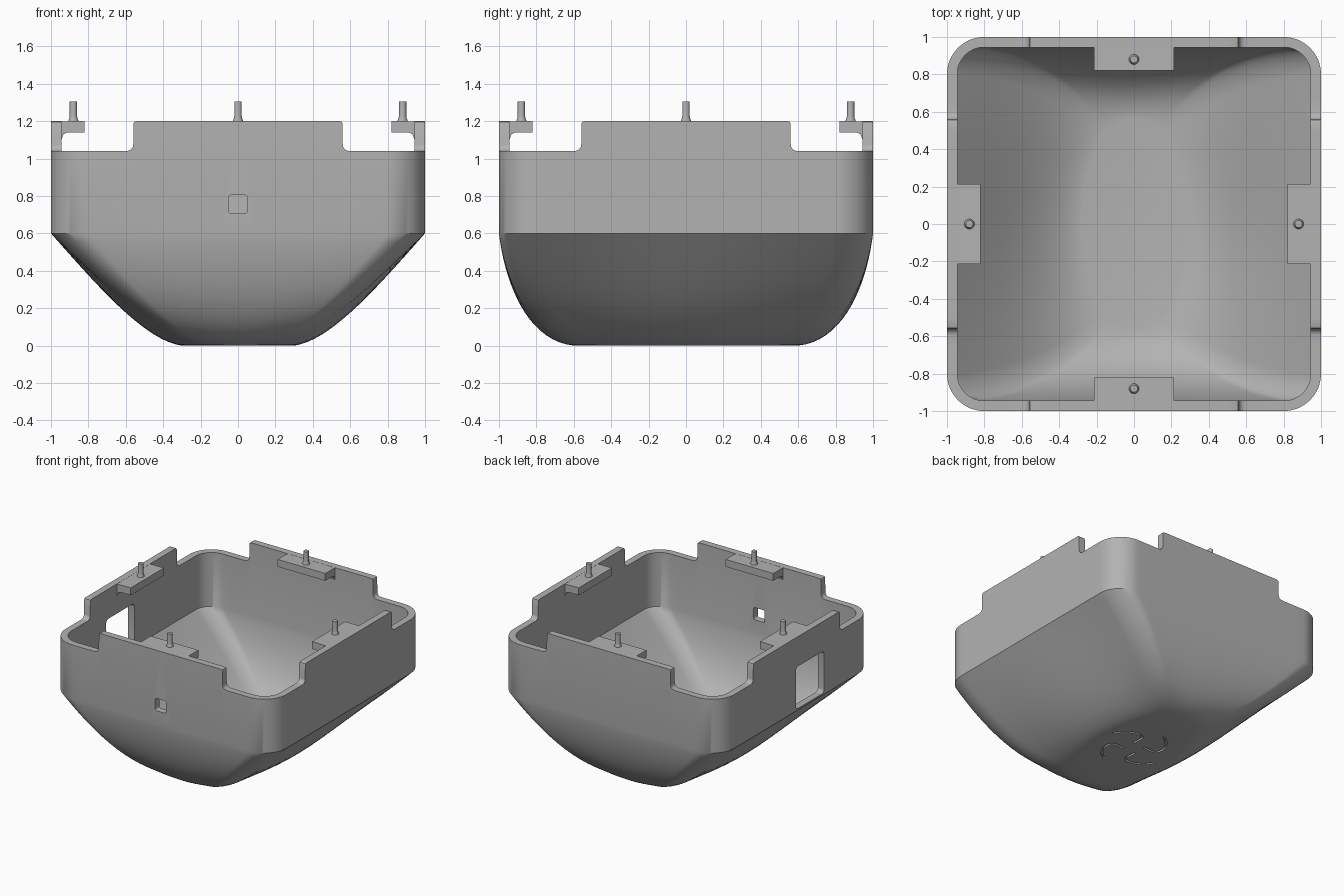
import bpy, bmesh
from math import sin, cos, pi, atan2, copysign
from mathutils import Matrix, Vector

cube = bpy.data.objects.get("Cube")
if cube:
    bpy.data.objects.remove(cube)

grey = bpy.data.materials.new("plain grey")
grey.use_nodes = True
grey.diffuse_color = (0.45, 0.45, 0.45, 1)
grey.node_tree.nodes["Principled BSDF"].inputs["Base Color"].default_value = (0.45, 0.45, 0.45, 1)

WALL, RADIUS, SHOULDER, FLOOR = 0.055, 0.2, 0.6, 0.05


def finish(bm, name):
    bmesh.ops.recalc_face_normals(bm, faces=bm.faces)
    mesh = bpy.data.meshes.new(name)
    bm.to_mesh(mesh)
    bm.free()
    mesh.materials.append(grey)
    obj = bpy.data.objects.new(name, mesh)
    bpy.context.collection.objects.link(obj)
    return obj


def skin(bm, rings):
    """Join closed rings of points with quads and cap both ends."""
    loops = [[bm.verts.new(p) for p in ring] for ring in rings]
    for a, b in zip(loops, loops[1:]):
        for i in range(len(a)):
            j = (i + 1) % len(a)
            bm.faces.new((a[i], a[j], b[j], b[i]))
    bm.faces.new(loops[0])
    bm.faces.new(loops[-1])


def prism(name, outline, place, w0, w1):
    """Extrude a 2D outline between w0 and w1; place maps (u, v, w) to space."""
    bm = bmesh.new()
    skin(bm, [[place(u, v, w) for u, v in outline] for w in (w0, w1)])
    return finish(bm, name)


def rounded_rect(cx, cy, hw, hh, r, steps=5):
    pts = []
    for k, (sx, sy) in enumerate([(1, 1), (-1, 1), (-1, -1), (1, -1)]):
        for i in range(steps + 1):
            a = (k + i / steps) * pi / 2
            pts.append((cx + sx * (hw - r) + r * cos(a), cy + sy * (hh - r) + r * sin(a)))
    return pts


def bezier(p0, p1, p2, p3, t):
    s = 1 - t
    return s**3 * p0 + 3 * s * s * t * p1 + 3 * s * t * t * p2 + t**3 * p3


# Rim height along half a side: raised middle, filleted step, low corner
rim = [(m / 10, 1.2) for m in range(6)]
rim += [(0.545, 1.2), (0.555, 1.196), (0.559, 1.185), (0.56, 1.075)]
rim += [(0.595 - 0.035 * cos(a * pi / 8), 1.075 - 0.035 * sin(a * pi / 8)) for a in range(1, 5)]
rim += [(0.66, 1.04), (0.73, 1.04)]


def perimeter(inset):
    """Rounded square outline as (x, y, rim height)."""
    eighth = [(1 - inset, m, h) for m, h in rim]
    c, r = 1 - RADIUS, RADIUS - inset
    for i in range(9):
        a = i * pi / 32
        eighth.append((c + r * cos(a), c + r * sin(a), 1.04))
    quarter = eighth + [(y, x, h) for x, y, h in eighth[-2:0:-1]]
    out = []
    for _ in range(4):
        out += quarter
        quarter = [(-y, x, h) for x, y, h in quarter]
    return out


def hull_rings(outline, rx, ry, bottom, steps=18):
    """Loft from the rounded square at the shoulder down to an oval."""
    rings = []
    for k in range(steps + 1):
        t = k / steps
        fx, fy = bezier(1, 0.67, 0.286, 0, t), bezier(1, 0.925, 0.625, 0, t)
        z = bottom + (SHOULDER - bottom) * bezier(1, 0.565, 0.04, 0, t)
        ring = []
        for x, y, _ in outline:
            a = atan2(abs(y), abs(x)) / (pi / 2)
            phi = pi / 2 * (a + 0.5 * sin(pi * a) / pi)
            ex, ey = copysign(rx * cos(phi), x), copysign(ry * sin(phi), y)
            ring.append((ex + (x - ex) * fx, ey + (y - ey) * fy, z))
        rings.append(ring)
    return rings


# Shell: outer hull, wall, rim, inner wall and floor as one skin
outer, inner = perimeter(0), perimeter(WALL)
bm = bmesh.new()
skin(bm, hull_rings(outer, 0.3, 0.6, 0)[::-1] + [outer, inner]
     + hull_rings(inner, 0.28, 0.57, FLOOR))
shell = finish(bm, "shell")

# Cutters: front cable hole, side window, pinwheel grooves under the base
cutters = [
    prism("front_hole_cutter", rounded_rect(0, 0.755, 0.05, 0.05, 0.015),
          lambda u, v, w: (u, w, v), -1.1, -0.85),
    prism("side_window_cutter", rounded_rect(-0.172, 0.785, 0.182, 0.172, 0.03),
          lambda u, v, w: (w, u, v), -1.1, -0.85),
]
path = []
for i in range(17):
    t = i / 16
    r, a = 0.07 + 0.2 * t, pi / 4 + 0.7 * sin(2.6 * t) - 0.9 * t * t
    path.append(Vector((r * cos(a), r * sin(a))))
left, right = [], []
for i, p in enumerate(path):
    d = (path[min(i + 1, 16)] - path[max(i - 1, 0)]).normalized() * 0.008
    left.append((p.x - d.y, p.y + d.x))
    right.append((p.x + d.y, p.y - d.x))
for k in range(4):
    turn = Matrix.Rotation(k * pi / 2, 3, "Z")
    cutters.append(prism("groove_cutter", left + right[::-1],
                         lambda u, v, w: turn @ Vector((u, v, w)), -0.05, 0.015))

for cutter in cutters:
    cutter.hide_render = True
    mod = shell.modifiers.new("cut", "BOOLEAN")
    mod.operation, mod.solver, mod.object = "DIFFERENCE", "EXACT", cutter
bpy.context.view_layer.objects.active = shell
for mod in list(shell.modifiers):
    bpy.ops.object.modifier_apply(modifier=mod.name)
for cutter in cutters:
    bpy.data.objects.remove(cutter)

# Mounting tabs with a fillet underneath, and their pins
tab_profile = [(0.96, 1.199), (0.82, 1.2), (0.82, 1.14), (0.91, 1.14),
               (0.932, 1.131), (0.944, 1.1), (0.96, 1.1)]
parts = [shell]
for k, side in enumerate(("left", "back", "right", "front")):
    turn = Matrix.Rotation(k * pi / 2, 3, "Z")
    tab = prism(side + "_tab", tab_profile,
                lambda u, v, w: turn @ Vector((u, w, v)), -0.215, 0.215)
    bm = bmesh.new()
    skin(bm, [[turn @ Vector((0.88 + r * cos(a * pi / 10), r * sin(a * pi / 10), z))
               for a in range(20)]
              for r, z in ((0.027, 1.19), (0.027, 1.203), (0.022, 1.215),
                           (0.02, 1.225), (0.02, 1.305))])
    parts += [tab, finish(bm, side + "_pin")]

bpy.ops.object.select_all(action="DESELECT")
for part in parts:
    part.select_set(True)
bpy.ops.object.shade_smooth_by_angle()
